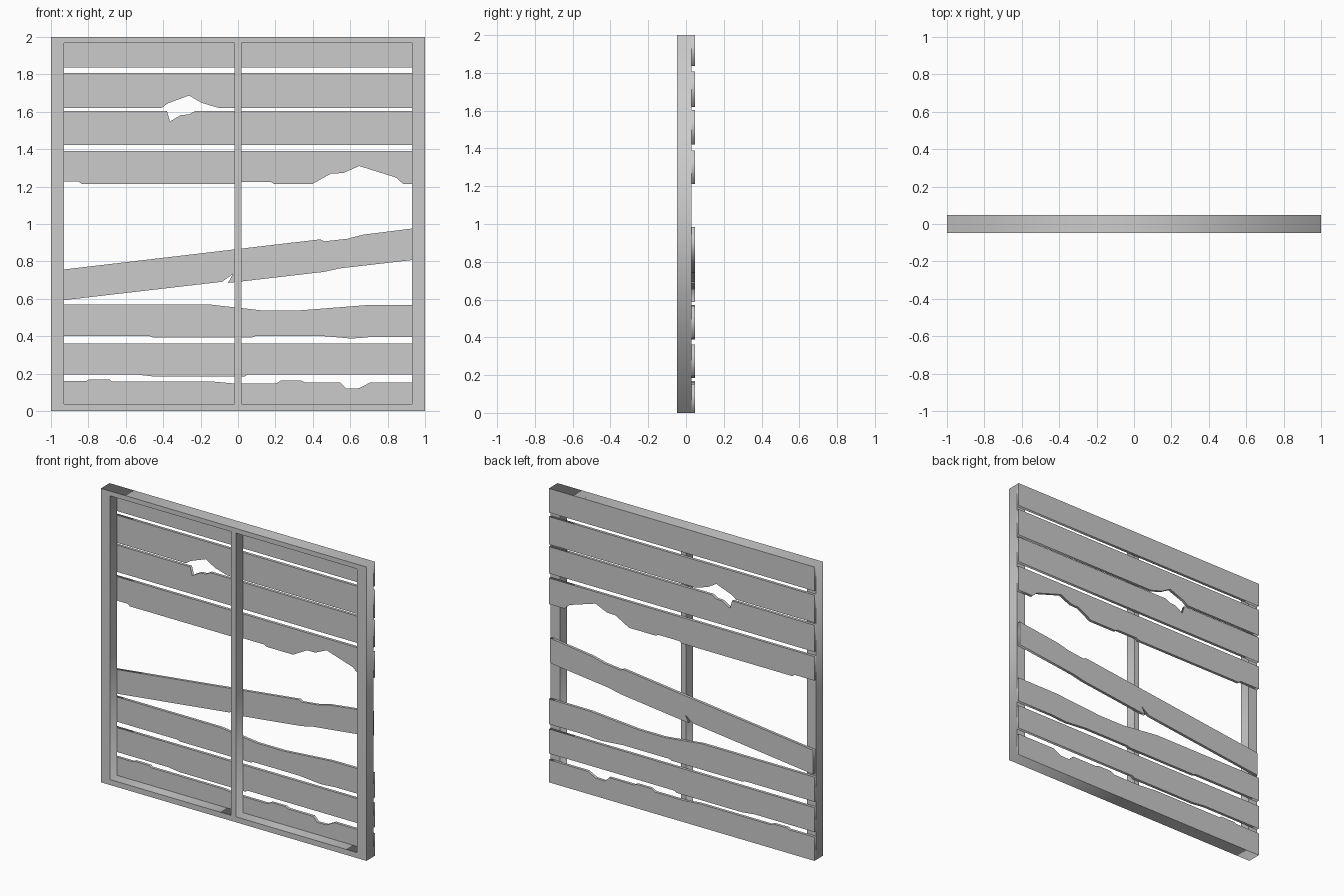
import bpy
import math

FRONT, JOINT, BACK = -0.047, 0.028, 0.047   # depth layers along y


def slab(name, loops, y0, y1):
    """Closed XZ outlines (first outer, rest holes) extruded from y0 to y1."""
    cu = bpy.data.curves.new(name, 'CURVE')
    cu.dimensions = '2D'
    cu.fill_mode = 'BOTH'
    cu.extrude = (y1 - y0) / 2
    for pts in loops:
        sp = cu.splines.new('POLY')
        sp.points.add(len(pts) - 1)
        for p, (x, z) in zip(sp.points, pts):
            p.co = (x, z, 0, 1)
        sp.use_cyclic_u = True
    ob = bpy.data.objects.new(name, cu)
    bpy.context.collection.objects.link(ob)
    ob.rotation_euler = (math.pi / 2, 0, 0)
    ob.location.y = (y0 + y1) / 2
    bpy.ops.object.select_all(action='DESELECT')
    ob.select_set(True)
    bpy.context.view_layer.objects.active = ob
    bpy.ops.object.convert(target='MESH')
    return bpy.context.object


def rect(x0, x1, z0, z1):
    return [(x0, z0), (x1, z0), (x1, z1), (x0, z1)]


def plank(name, left, right, top=(), bottom=(), half=1.0):
    """left/right = (bottom z, top z) at each end; top/bottom = worn edge points, left to right."""
    outline = [(-half, left[0]), *bottom, (half, right[0]),
               (half, right[1]), *reversed(top), (-half, left[1])]
    slab(name, [outline], JOINT, BACK)


# Frame with centre post: one board with two openings
slab("frame", [rect(-1, 1, 0, 2),
               rect(-0.93, -0.018, 0.037, 1.968),
               rect(0.018, 0.93, 0.037, 1.968)], FRONT, JOINT)

# Planks on the back, top to bottom
plank("plank_top", (1.836, 2.0), (1.836, 2.0))

plank("plank_hole_upper", (1.62, 1.808), (1.62, 1.808),
      bottom=[(-0.41, 1.62), (-0.375, 1.645), (-0.262, 1.687),
              (-0.193, 1.647), (-0.10, 1.62)])

plank("plank_hole_lower", (1.422, 1.604), (1.422, 1.604),
      top=[(-0.38, 1.604), (-0.364, 1.548), (-0.305, 1.583),
           (-0.262, 1.585), (-0.23, 1.604)])

plank("plank_broken", (1.226, 1.39), (1.213, 1.39),
      bottom=[(-0.85, 1.226), (-0.835, 1.213), (0.0, 1.213), (0.015, 1.224),
              (0.177, 1.224), (0.193, 1.213), (0.396, 1.213), (0.498, 1.27),
              (0.562, 1.272), (0.648, 1.31), (0.846, 1.248), (0.884, 1.213)])

plank("plank_slanted", (0.586, 0.75), (0.814, 0.983), half=0.99,
      top=[(0.44, 0.918), (0.46, 0.907), (0.584, 0.921), (0.67, 0.943)],
      bottom=[(-0.085, 0.691), (-0.027, 0.733), (-0.053, 0.685),
              (0.02, 0.693), (0.46, 0.744), (0.546, 0.763)])

plank("plank_sagging", (0.402, 0.57), (0.396, 0.567),
      top=[(-0.155, 0.57), (0.128, 0.538), (0.327, 0.538), (0.685, 0.566)],
      bottom=[(-0.476, 0.402), (-0.455, 0.394), (0.075, 0.394), (0.096, 0.402),
              (0.44, 0.402), (0.6, 0.388), (0.648, 0.39), (0.71, 0.396)])

plank("plank_low", (0.196, 0.362), (0.196, 0.362),
      bottom=[(-0.55, 0.196), (-0.455, 0.185), (0.037, 0.185), (0.053, 0.196)])

plank("plank_bottom", (0.0, 0.161), (0.0, 0.153),
      top=[(-0.81, 0.161), (-0.797, 0.169), (-0.685, 0.168), (-0.674, 0.158),
           (-0.14, 0.158), (-0.016, 0.147), (0.203, 0.147), (0.23, 0.163),
           (0.337, 0.163), (0.358, 0.153), (0.546, 0.153), (0.578, 0.12),
           (0.648, 0.122), (0.707, 0.153)])
